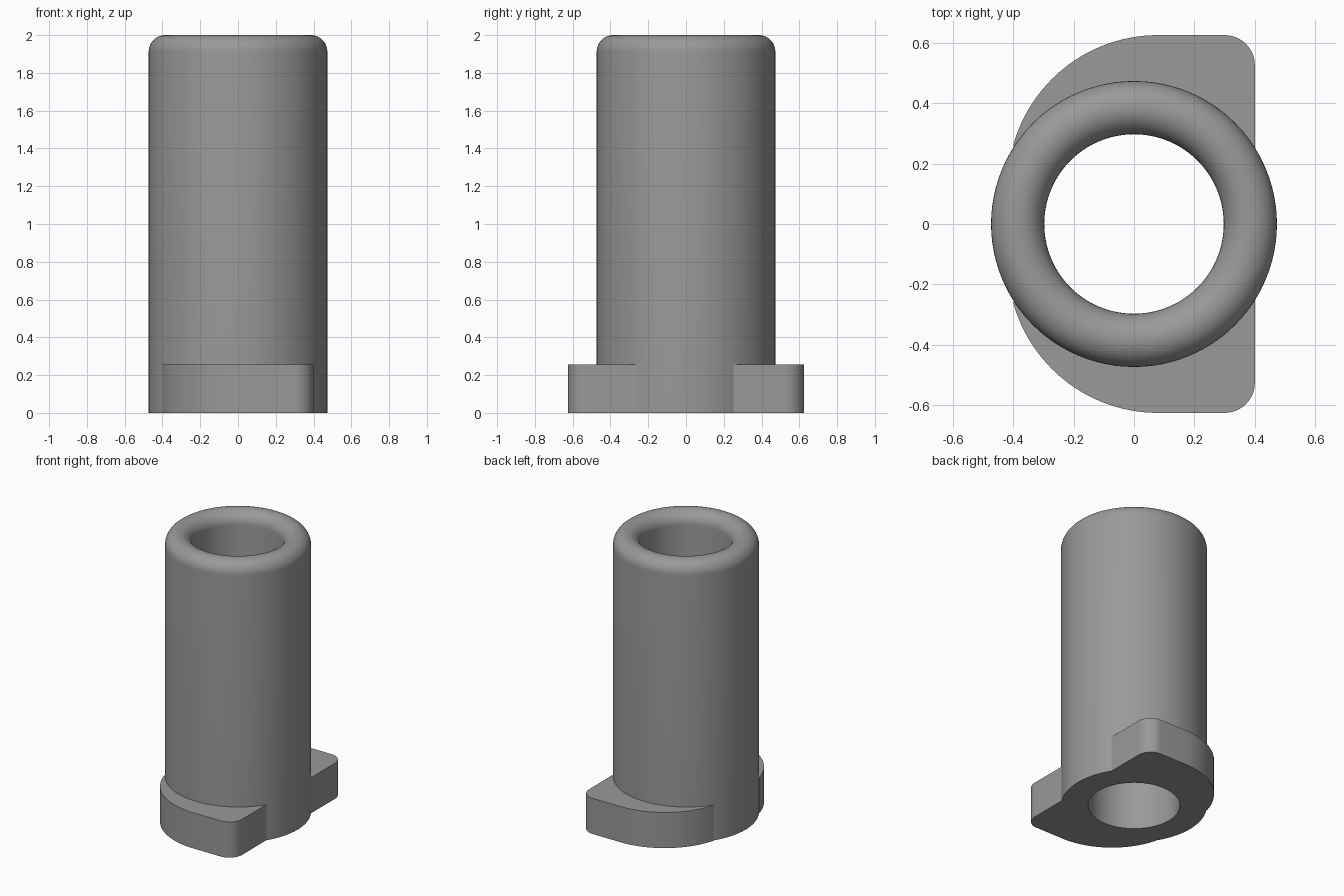
import bpy, bmesh, math

if "Cube" in bpy.data.objects:
    bpy.data.objects.remove(bpy.data.objects["Cube"])

OUTER, BORE, HEIGHT = 0.473, 0.297, 2.0
EAR_H, EAR_X, EAR_Y = 0.255, 0.40, 0.625
SEG = 96

grey = bpy.data.materials.new("mid grey")
grey.diffuse_color = (0.32, 0.32, 0.32, 1)
grey.use_nodes = True
grey.node_tree.nodes["Principled BSDF"].inputs["Base Color"].default_value = grey.diffuse_color


def arc(cx, cy, r, a0, a1, n):
    """Points along a circular arc, angles in degrees."""
    return [(cx + r * math.cos(math.radians(a0 + (a1 - a0) * i / n)),
             cy + r * math.sin(math.radians(a0 + (a1 - a0) * i / n)))
            for i in range(n + 1)]


def make_object(name, bm):
    bmesh.ops.recalc_face_normals(bm, faces=bm.faces)
    mesh = bpy.data.meshes.new(name)
    bm.to_mesh(mesh)
    bm.free()
    mesh.materials.append(grey)
    ob = bpy.data.objects.new(name, mesh)
    bpy.context.collection.objects.link(ob)
    return ob


# Sleeve: wall profile with a fully rounded top lip, revolved around z
lip = (OUTER - BORE) / 2
profile = [(OUTER, 0)] + arc(OUTER - lip, HEIGHT - lip, lip, 0, 180, 20) + [(BORE, 0)]
bm = bmesh.new()
rings = []
for i in range(SEG):
    a = 2 * math.pi * i / SEG
    rings.append([bm.verts.new((r * math.cos(a), r * math.sin(a), z)) for r, z in profile])
for i in range(SEG):
    p, q = rings[i], rings[(i + 1) % SEG]
    for j in range(len(profile)):
        k = (j + 1) % len(profile)
        bm.faces.new((p[j], q[j], q[k], p[k]))
sleeve = make_object("sleeve", bm)


# Locking ears: rounded corner on one side, long sweep on the other
def make_ear(name, side):
    edge = math.degrees(math.acos(EAR_X / OUTER))
    sweep = 0.498
    outline = arc(EAR_X - 0.1, EAR_Y - 0.1, 0.1, 0, 90, 10)
    outline += arc(0.08, EAR_Y - sweep, sweep, 90, 164.5, 28)
    # inner boundary lies inside the sleeve wall
    outline += arc(0, 0, 0.42, 180 - edge, edge, 24)
    outline.append((EAR_X, 0.22))
    bm = bmesh.new()
    face = bm.faces.new([bm.verts.new((x, side * y, 0)) for x, y in outline])
    top = bmesh.ops.extrude_face_region(bm, geom=[face])["geom"]
    bmesh.ops.translate(bm, vec=(0, 0, EAR_H),
                        verts=[v for v in top if isinstance(v, bmesh.types.BMVert)])
    return make_object(name, bm)


# Fuse the ears to the sleeve
bpy.context.view_layer.objects.active = sleeve
for name, side in (("back_ear", 1), ("front_ear", -1)):
    ear = make_ear(name, side)
    mod = sleeve.modifiers.new(name, "BOOLEAN")
    mod.operation = "UNION"
    mod.solver = "EXACT"
    mod.object = ear
    bpy.ops.object.modifier_apply(modifier=mod.name)
    bpy.data.objects.remove(ear)

sleeve.name = "sleeve_with_ears"
sleeve.select_set(True)
bpy.ops.object.shade_smooth_by_angle(angle=math.radians(30))
